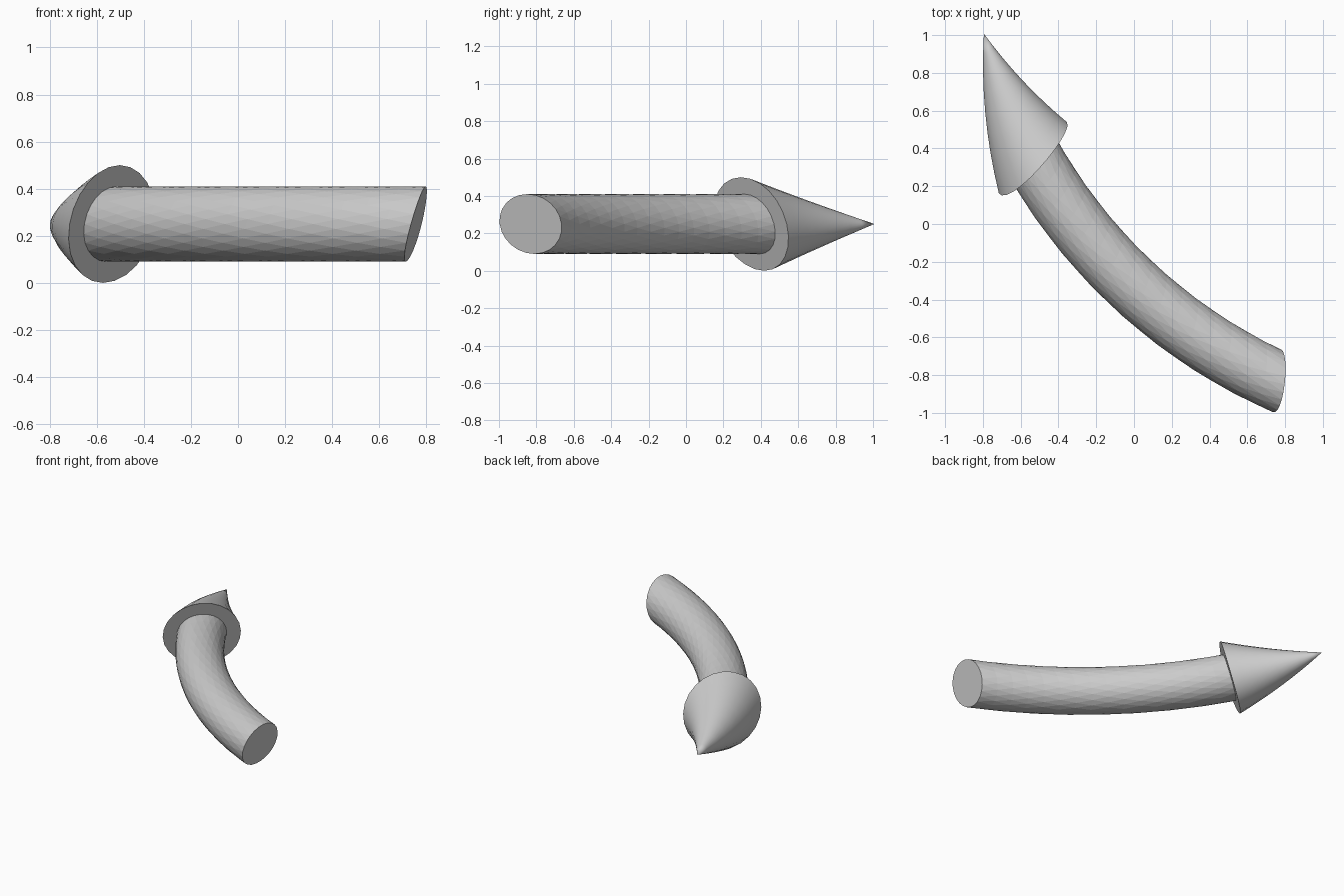
import bpy, bmesh
from math import sin, cos, pi, radians

if "Cube" in bpy.data.objects:
    bpy.data.objects.remove(bpy.data.objects["Cube"])

# Arc followed by the arrow, seen from above (turns clockwise)
START = (0.755, -0.83)
A0, A1 = radians(155.5), radians(119.5)
LENGTH = 1.784
R = LENGTH / (A0 - A1)
CX, CY = START[0] + R * sin(A0), START[1] - R * cos(A0)
SIDES = 24


def bend(s, n, z):
    """Skew a straight arrow point, then wrap it on the arc."""
    s += 0.30 * n - 0.29 * z
    a = A0 - s / R
    return (CX - (R - n) * sin(a), CY + (R - n) * cos(a), 0.25 + z)


def ring(bm, s, r, n0=0.0, twist=0.0):
    step = 2 * pi / SIDES
    return [bm.verts.new(bend(s, n0 + r * cos((i + twist) * step),
                              r * sin((i + twist) * step)))
            for i in range(SIDES)]


def finish(bm, name):
    bmesh.ops.recalc_face_normals(bm, faces=bm.faces[:])
    me = bpy.data.meshes.new(name)
    bm.to_mesh(me)
    bm.free()
    ob = bpy.data.objects.new(name, me)
    bpy.context.collection.objects.link(ob)
    return ob


# Shaft: rings staggered by half a step give the diamond facets
bm = bmesh.new()
SEG = 16
rings = [ring(bm, LENGTH * k / SEG, 0.16, twist=0.5 * (k % 2)) for k in range(SEG + 1)]
for k in range(SEG):
    a, b = rings[k], rings[k + 1]
    if k % 2:
        a, b = b, a
    for i in range(SIDES):
        j = (i + 1) % SIDES
        bm.faces.new((a[i], a[j], b[i]))
        bm.faces.new((a[j], b[j], b[i]))
bm.faces.new(rings[0])
bm.faces.new(rings[-1])
finish(bm, "arrow_shaft")

# Head: bent cone with a flat back
bm = bmesh.new()
HEAD, STEPS = 0.70, 8
prev = ring(bm, LENGTH, 0.25)
bm.faces.new(prev)
for k in range(1, STEPS):
    t = k / STEPS
    cur = ring(bm, LENGTH + HEAD * t, 0.25 * (1 - t), 0.012 * t)
    for i in range(SIDES):
        j = (i + 1) % SIDES
        bm.faces.new((prev[i], prev[j], cur[j], cur[i]))
    prev = cur
tip = bm.verts.new(bend(LENGTH + HEAD, 0.012, 0))
for i in range(SIDES):
    bm.faces.new((prev[i], prev[(i + 1) % SIDES], tip))
head = finish(bm, "arrow_head")
for p in head.data.polygons:
    p.use_smooth = len(p.vertices) <= 4
head.data.set_sharp_from_angle(angle=radians(40))
